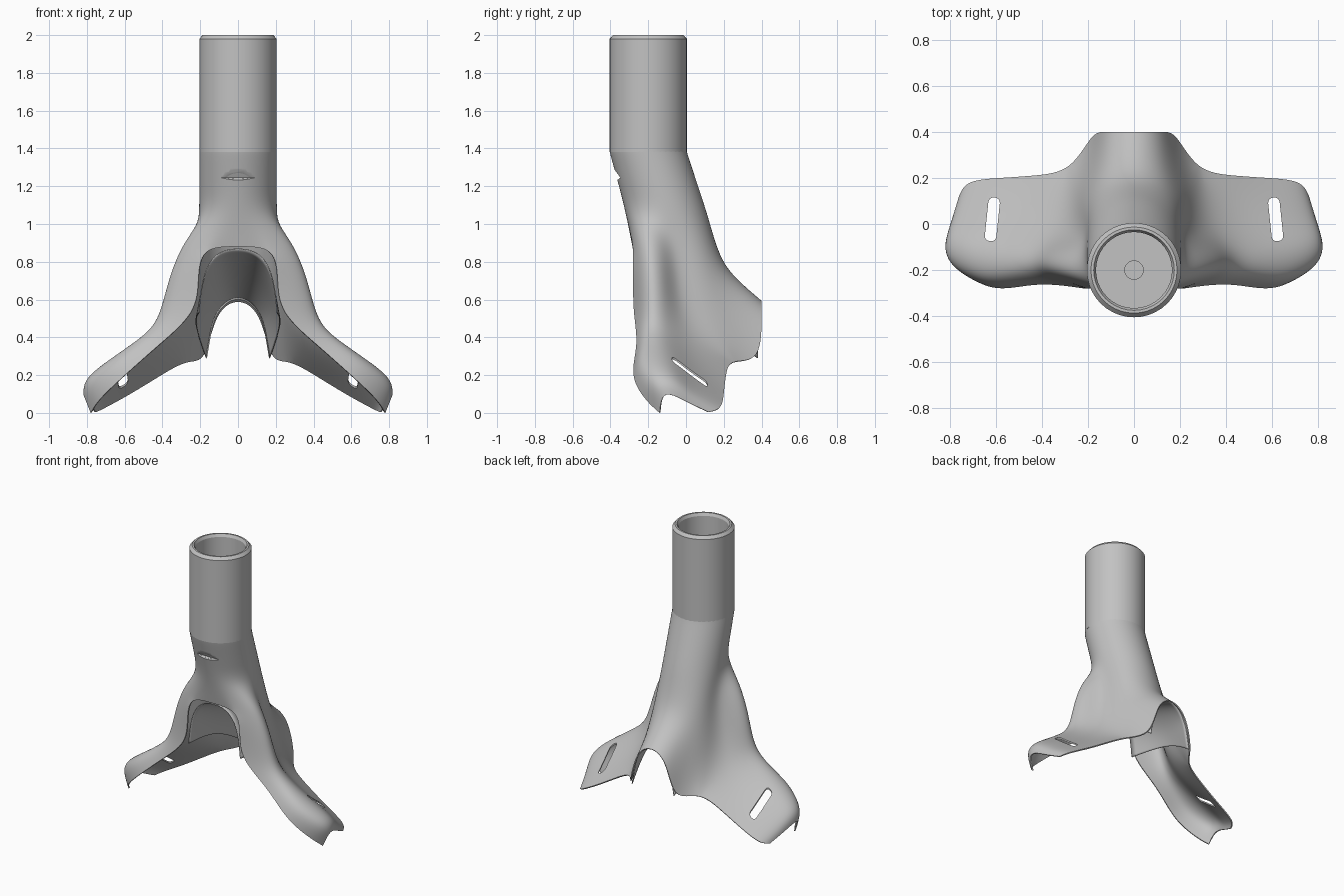
import bpy, bmesh, math
from mathutils import Matrix

cube = bpy.data.objects.get("Cube")
if cube:
    bpy.data.objects.remove(cube, do_unlink=True)

grey = bpy.data.materials.new("plain grey")
grey.use_nodes = True
COLOR = (0.54, 0.54, 0.54, 1)
grey.diffuse_color = COLOR
grey.node_tree.nodes["Principled BSDF"].inputs["Base Color"].default_value = COLOR


def add_object(name, bm):
    mesh = bpy.data.meshes.new(name)
    bm.to_mesh(mesh)
    bm.free()
    obj = bpy.data.objects.new(name, mesh)
    bpy.context.collection.objects.link(obj)
    mesh.materials.append(grey)
    return obj


def smooth(obj, angle=40):
    bpy.ops.object.select_all(action="DESELECT")
    obj.select_set(True)
    bpy.context.view_layer.objects.active = obj
    bpy.ops.object.shade_smooth_by_angle(angle=math.radians(angle))


def sheet(name, rows, thickness, levels):
    """Half sheet of rows of points (None = no point), mirrored, rounded and thickened."""
    bm = bmesh.new()
    grid = [[p and bm.verts.new(p) for p in row] for row in rows]
    for upper, lower in zip(grid, grid[1:]):
        for j in range(len(upper) - 1):
            quad = (upper[j], upper[j + 1], lower[j + 1], lower[j])
            if all(quad):
                bm.faces.new(quad)
    obj = add_object(name, bm)
    mirror = obj.modifiers.new("mirror", "MIRROR")
    mirror.use_clip = True
    sub = obj.modifiers.new("round", "SUBSURF")
    sub.levels = sub.render_levels = levels
    sub.boundary_smooth = "PRESERVE_CORNERS"
    solid = obj.modifiers.new("thickness", "SOLIDIFY")
    solid.thickness = thickness
    solid.offset = -1
    return obj


def cutter_block(size, place, turn, axis, bevel=0):
    bm = bmesh.new()
    bmesh.ops.create_cube(bm, size=1)
    bmesh.ops.scale(bm, vec=size, verts=bm.verts)
    if bevel:
        upright = [e for e in bm.edges if abs(e.verts[0].co.z - e.verts[1].co.z) > size[2] / 2]
        bmesh.ops.bevel(bm, geom=upright, offset=bevel, segments=4, profile=0.5, affect="EDGES")
    bm.transform(Matrix.Translation(place) @ Matrix.Rotation(math.radians(turn), 4, axis))
    return add_object("cutter", bm)


def bake(obj):
    graph = bpy.context.evaluated_depsgraph_get()
    mesh = bpy.data.meshes.new_from_object(obj.evaluated_get(graph))
    obj.modifiers.clear()
    obj.data = mesh


def cut(obj, cutter):
    cutter.hide_render = True
    mod = obj.modifiers.new("cut", "BOOLEAN")
    mod.operation = "DIFFERENCE"
    mod.solver = "EXACT"
    mod.object = cutter
    bake(obj)
    bpy.data.objects.remove(cutter, do_unlink=True)


# Tube with a chamfered rim, a floor and a small bore
profile = [(.205, 1.38), (.205, 1.98), (.187, 2), (.175, 2), (.165, 1.98),
           (.165, 1.42), (.04, 1.42), (.04, 1.38)]
bm = bmesh.new()
SIDES = 40
rings = [[bm.verts.new((r * math.cos(a), r * math.sin(a) - .2, z))
          for a in (math.tau * k / SIDES for k in range(SIDES))] for r, z in profile]
for low, high in zip(rings, rings[1:] + rings[:1]):
    for k in range(SIDES):
        n = (k + 1) % SIDES
        bm.faces.new((low[k], low[n], high[n], high[k]))
bmesh.ops.recalc_face_normals(bm, faces=bm.faces)
smooth(add_object("upper_tube", bm), 25)


# Neck rows: half ellipses from the back centre round to the front centre
def neck_row(z, front, back):
    middle, depth = (front + back) / 2, (back - front) / 2 * 1.02
    return [(.21 * math.sin(a) if 0 < k < 8 else 0, middle + depth * math.cos(a), z)
            for k, a in enumerate(math.pi * k / 8 for k in range(9))]


neck = [neck_row(1.385, -.405, .005), neck_row(1.36, -.4, .012), neck_row(1.2, -.355, .065),
        neck_row(1.05, -.318, .115)]
# Shoulder rows: back snout, side valley, front ridge, lip of the opening
shoulders = [
    [(0, .17, .87), (.1, .15, .86), (.17, .1, .85), (.2, .03, .85), (.205, -.06, .86),
     (.28, -.13, .9), (.31, -.22, .91), (.2, -.28, .88), (0, -.285, .88)],
    [(0, .23, .76), (.12, .22, .7), (.19, .16, .61), (.23, .08, .58), (.26, -.05, .58),
     (.37, -.12, .69), (.39, -.22, .7), (.21, -.28, .7), None],
    [(0, .4, .62), (.13, .4, .54), (.18, .4, .26), (.27, .23, .29), (.32, -.01, .42),
     (.42, -.12, .48), (.43, -.22, .48), (.22, -.28, .53), None]]
# Wing rows: back edge, middle, ridge, lip
wings = [
    [(.42, .21, .2), (.47, .01, .29), (.53, -.12, .39), (.53, -.22, .39), (.42, -.25, .36)],
    [(.58, .2, .1), (.62, .01, .22), (.67, -.11, .3), (.67, -.26, .29), (.6, -.3, .2)],
    [(.73, .19, .02), (.78, .04, .1), (.82, -.06, .19), (.82, -.19, .18), (.74, -.22, .07)],
    [(.76, .12, .005), (.79, .02, .05), (.82, -.07, .1), (.82, -.13, .1), (.78, -.14, 0)]]
body = sheet("neck_and_wings",
             neck + shoulders + [[None] * 3 + row + [None] for row in wings], .008, 3)
bake(body)

# Strap slots through both wings
for side in (1, -1):
    cut(body, cutter_block((.05, .19, .6), (.615 * side, .02, .2), 6 * side, "Z", .022))

# Solid core behind the neck wall, leaning with it
bm = bmesh.new()
bmesh.ops.create_cone(bm, cap_ends=True, segments=SIDES, radius1=.2, radius2=.2, depth=.17)
for v in bm.verts:
    v.co.y -= .31 * v.co.z + .172
    v.co.z += 1.29
core = add_object("neck_core", bm)

# Half-moon notch in the front of the neck
for part in (body, core):
    cut(part, cutter_block((.3, .1, .1), (0, -.417, 1.256), 36, "X"))
    smooth(part)

# Arched roof inside the opening
arches = [
    [(0, -.27, .875), (.1, -.27, .86), (.17, -.27, .78), (.2, -.27, .65), (.21, -.27, .53)],
    [(0, .1, .74), (.1, .1, .71), (.18, .1, .6), (.22, .1, .53), (.24, .1, .49)],
    [(0, .38, .615), (.07, .38, .59), (.13, .38, .51), (.15, .38, .41), (.17, .38, .29)]]
smooth(sheet("arched_roof", arches, .006, 3))
